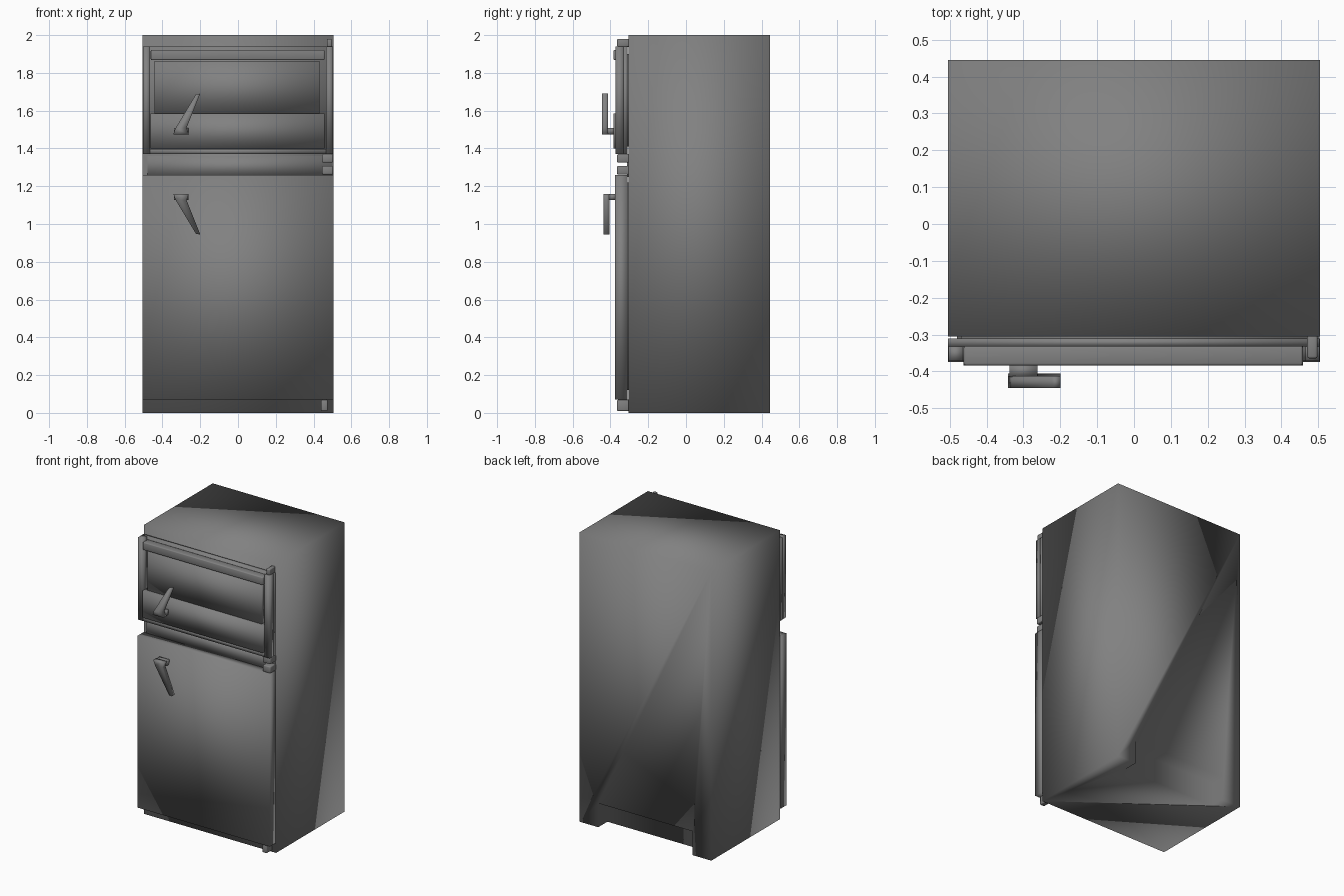
import bpy, bmesh

# Remove the default cube only
cube = bpy.data.objects.get("Cube")
if cube:
    bpy.data.objects.remove(cube, do_unlink=True)

# One grey for the whole appliance
grey = bpy.data.materials.new("grey_enamel")
grey.use_nodes = True
colour = (0.22, 0.22, 0.22, 1)
grey.diffuse_color = colour
bsdf = next(n for n in grey.node_tree.nodes if n.type == 'BSDF_PRINCIPLED')
bsdf.inputs["Base Color"].default_value = colour
bsdf.inputs["Roughness"].default_value = 0.6


def finish(name, bm):
    """Turn a bmesh into a smooth-shaded grey object."""
    bmesh.ops.recalc_face_normals(bm, faces=bm.faces)
    for face in bm.faces:
        face.smooth = True
    mesh = bpy.data.meshes.new(name)
    bm.to_mesh(mesh)
    bm.free()
    mesh.materials.append(grey)
    obj = bpy.data.objects.new(name, mesh)
    bpy.context.collection.objects.link(obj)
    return obj


def box(name, xs, ys, zs, bevel=0):
    """Box given by its extent on each axis, with optional edge rounding."""
    bm = bmesh.new()
    bmesh.ops.create_cube(bm, size=1)
    for v in bm.verts:
        for axis, (low, high) in enumerate((xs, ys, zs)):
            v.co[axis] = high if v.co[axis] > 0 else low
    if bevel:
        bmesh.ops.bevel(bm, geom=bm.edges[:], offset=bevel, segments=2,
                        profile=0.5, affect='EDGES')
    return finish(name, bm)


def prism(name, outline, front, back):
    """Outline in x and z, extruded along y."""
    bm = bmesh.new()
    face = bm.faces.new([bm.verts.new((x, front, z)) for x, z in outline])
    moved = bmesh.ops.extrude_face_region(bm, geom=[face])["geom"]
    for v in moved:
        if isinstance(v, bmesh.types.BMVert):
            v.co.y = back
    return finish(name, bm)


# Cabinet with a recess cut into the bottom of its back
cabinet = box("cabinet", (-0.505, 0.505), (-0.305, 0.445), (0, 2))
cutter = box("recess_cutter", (-0.36, 0.36), (0.345, 0.6), (-0.1, 0.165))
cutter.hide_render = True
cut = cabinet.modifiers.new("recess", 'BOOLEAN')
cut.operation = 'DIFFERENCE'
cut.solver = 'EXACT'
cut.object = cutter
bpy.context.view_layer.objects.active = cabinet
bpy.ops.object.modifier_apply(modifier=cut.name)
bpy.data.objects.remove(cutter, do_unlink=True)

# Divider plate between the doors
box("divider_plate", (-0.48, 0.5), (-0.312, -0.3), (1.25, 1.36))

# Lower door and its gasket
box("lower_door", (-0.505, 0.505), (-0.375, -0.311), (0.07, 1.26))
box("lower_gasket", (-0.47, 0.47), (-0.315, -0.3), (0.12, 1.22))

# Upper door: backing slab, frame and gasket
box("upper_door_slab", (-0.505, 0.503), (-0.332, -0.311), (1.37, 1.94))
box("upper_gasket", (-0.47, 0.47), (-0.315, -0.3), (1.41, 1.9))
for name, side in (("right", -1), ("left", 1)):
    box("upper_frame_" + name, sorted((side * 0.503, side * 0.465)),
        (-0.372, -0.33), (1.37, 1.94))
box("upper_frame_bottom", (-0.466, 0.466), (-0.372, -0.33), (1.37, 1.398))

# Upper door face: top rail, recessed panel and raised lower panel
box("top_rail", (-0.462, 0.458), (-0.384, -0.33), (1.868, 1.922), 0.006)
box("recessed_panel", (-0.442, 0.432), (-0.36, -0.33), (1.58, 1.862))
box("raised_panel", (-0.462, 0.458), (-0.384, -0.33), (1.4, 1.585))

# Hinges on the left edge
for name, xs, zs in (("top_hinge", (0.47, 0.498), (1.938, 1.98)),
                     ("upper_middle_hinge", (0.445, 0.503), (1.325, 1.37)),
                     ("lower_middle_hinge", (0.445, 0.503), (1.262, 1.308)),
                     ("bottom_hinge", (0.44, 0.475), (0.01, 0.07))):
    box(name, xs, (-0.365, -0.3), zs, 0.006)

# Tapered angled handles, the upper one a mirror of the lower one
for name, z, up, front, door in (("upper", 1.475, 1, -0.445, -0.38),
                                 ("lower", 1.16, -1, -0.437, -0.37)):
    taper = [(-0.342, 0), (-0.26, 0), (-0.272, 0.035),
             (-0.2, 0.215), (-0.222, 0.213), (-0.332, 0.03)]
    prism(name + "_handle_grip", [(x, z + up * h) for x, h in taper],
          front, front + 0.032)
    box(name + "_handle_mount", (-0.338, -0.262), (front + 0.03, door),
        sorted((z, z + up * 0.033)))
